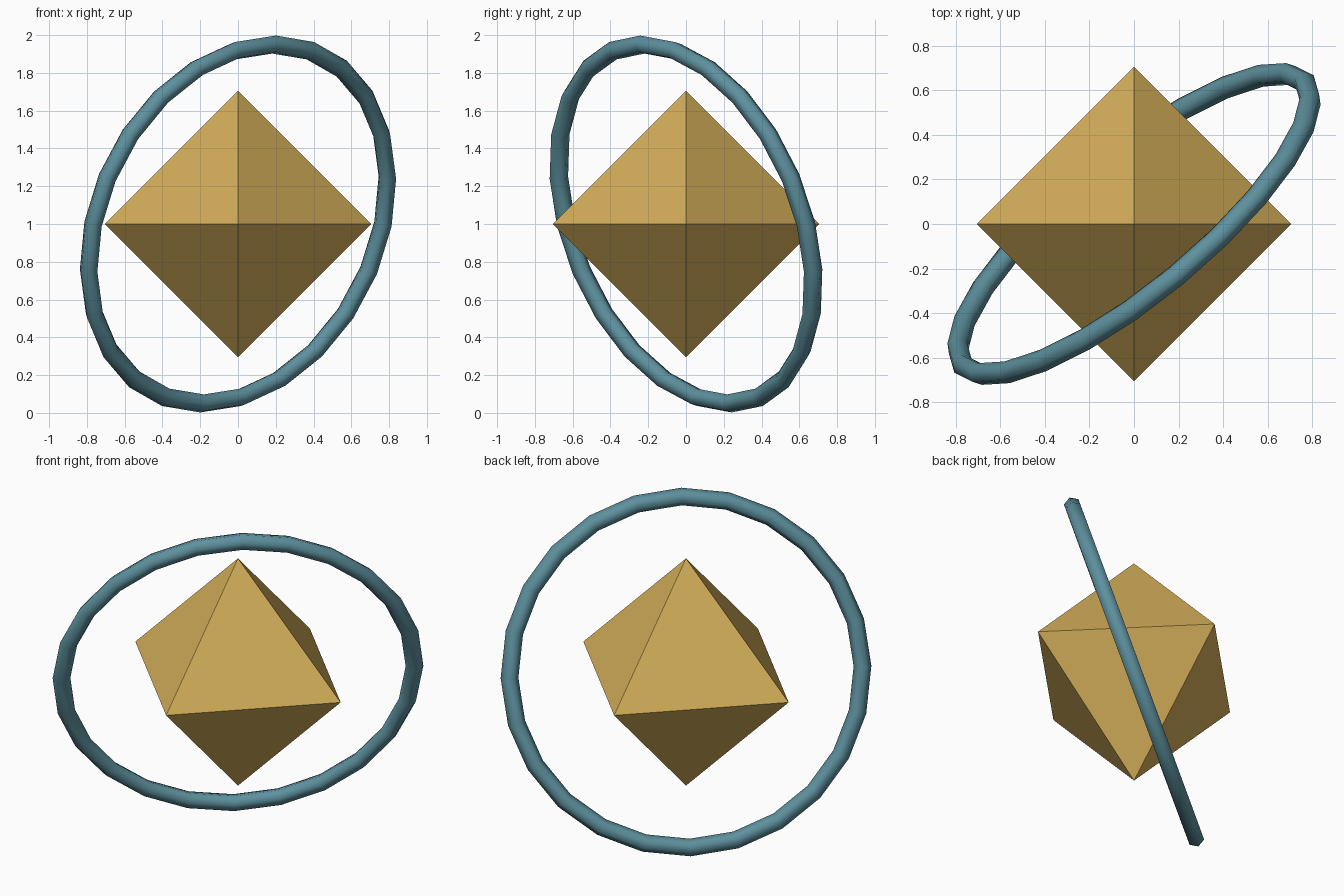
import bpy, bmesh
from math import radians
from mathutils import Vector

if "Cube" in bpy.data.objects:
    bpy.data.objects.remove(bpy.data.objects["Cube"])


def paint(obj, name, rgb):
    mat = bpy.data.materials.new(name)
    mat.diffuse_color = (*rgb, 1)
    mat.use_nodes = True
    mat.node_tree.nodes["Principled BSDF"].inputs["Base Color"].default_value = mat.diffuse_color
    obj.data.materials.append(mat)


# Crystal: octahedron with its six points on the axes
bm = bmesh.new()
for axis in range(3):
    for sign in (-1, 1):
        p = Vector((0, 0, 0))
        p[axis] = sign * 0.705
        bm.verts.new(p)
bmesh.ops.convex_hull(bm, input=bm.verts[:])
bmesh.ops.recalc_face_normals(bm, faces=bm.faces[:])
mesh = bpy.data.meshes.new("crystal")
bm.to_mesh(mesh)
bm.free()
crystal = bpy.data.objects.new("crystal", mesh)
crystal.location.z = 1
bpy.context.collection.objects.link(crystal)
paint(crystal, "gold", (0.65, 0.42, 0.10))

# Tilted ring circling the crystal
bpy.ops.mesh.primitive_torus_add(
    major_segments=24, minor_segments=6, major_radius=0.996, minor_radius=0.05,
    location=(0, 0, 1), rotation=(radians(107.5), 0, radians(39.6)))
ring = bpy.context.object
ring.name = "orbit_ring"
bpy.ops.object.shade_smooth()
paint(ring, "teal", (0.11, 0.28, 0.34))
